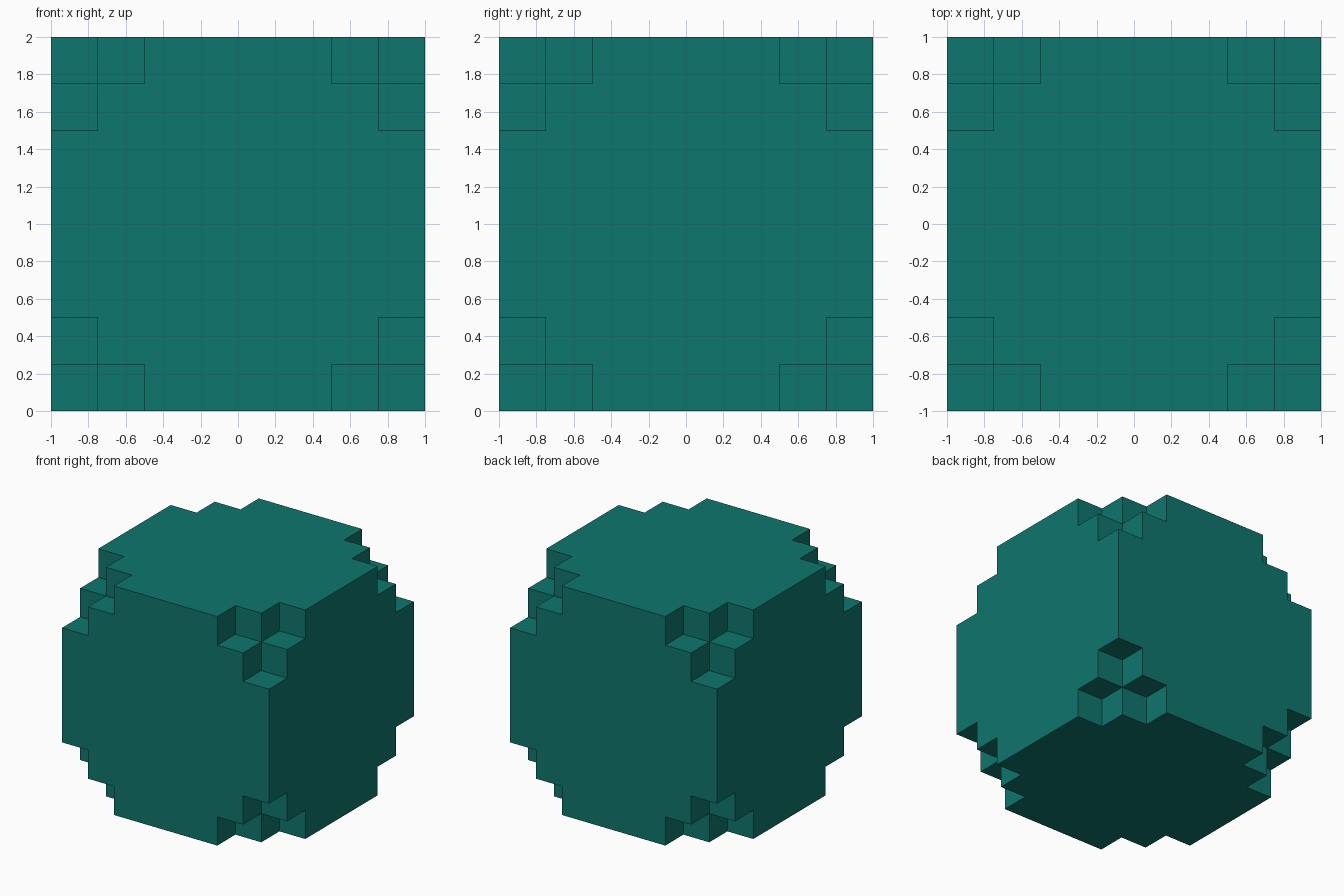
import bpy, bmesh
from mathutils import Vector

if "Cube" in bpy.data.objects:
    bpy.data.objects.remove(bpy.data.objects["Cube"])

N = 8            # cells per side
S = 2.0 / N      # cell size

teal = bpy.data.materials.new("teal")
teal.diffuse_color = (0.0048, 0.1812, 0.1559, 1.0)
teal.use_nodes = True
teal.node_tree.nodes["Principled BSDF"].inputs["Base Color"].default_value = teal.diffuse_color


def solid(cell):
    """A full cube, minus four cells stepped in at each corner."""
    if any(c < 0 or c >= N for c in cell):
        return False
    return sum(min(c, N - 1 - c) for c in cell) > 1


# Stepped cube: one quad wherever a filled cell meets an empty one
bm = bmesh.new()
for i in range(N):
    for j in range(N):
        for k in range(N):
            cell = (i, j, k)
            if not solid(cell):
                continue
            for axis in range(3):
                for side in (0, 1):
                    near = list(cell)
                    near[axis] += 2 * side - 1
                    if solid(near):
                        continue
                    u, v = (axis + 1) % 3, (axis + 2) % 3
                    ring = []
                    for a, b in ((0, 0), (1, 0), (1, 1), (0, 1)):
                        p = Vector(cell)
                        p[axis] += side
                        p[u] += a
                        p[v] += b
                        ring.append(bm.verts.new(p * S - Vector((1, 1, 0))))
                    bm.faces.new(ring if side else ring[::-1])

# Weld the quads and merge flat areas into clean faces
bmesh.ops.remove_doubles(bm, verts=bm.verts, dist=0.001)
bmesh.ops.dissolve_limit(bm, angle_limit=0.01, verts=bm.verts, edges=bm.edges)
bmesh.ops.recalc_face_normals(bm, faces=bm.faces)

mesh = bpy.data.meshes.new("stepped_cube")
bm.to_mesh(mesh)
bm.free()
mesh.materials.append(teal)
obj = bpy.data.objects.new("stepped_cube", mesh)
bpy.context.collection.objects.link(obj)
